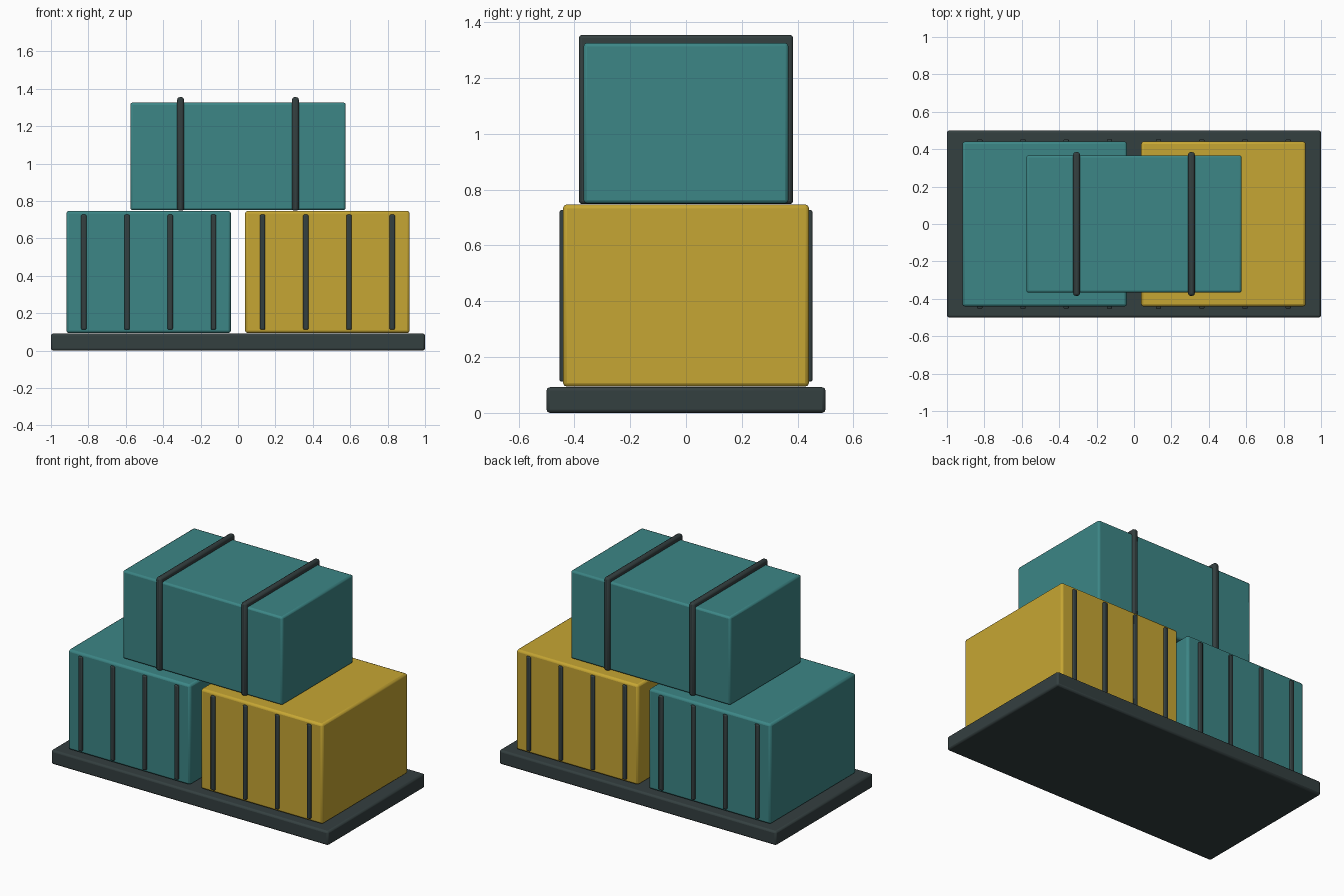
import bpy
import bmesh
import math

if "Cube" in bpy.data.objects:
    bpy.data.objects.remove(bpy.data.objects["Cube"])


def material(name, rgb):
    m = bpy.data.materials.new(name)
    m.diffuse_color = (*rgb, 1.0)
    m.use_nodes = True
    m.node_tree.nodes["Principled BSDF"].inputs["Base Color"].default_value = m.diffuse_color
    return m


TEAL = material("teal", (0.045, 0.238, 0.238))
YELLOW = material("mustard yellow", (0.565, 0.381, 0.033))
DARK = material("dark slate", (0.034, 0.050, 0.051))


def block(name, x, y, z, mat, bevel):
    """Softly bevelled block from (min, max) ranges on each axis."""
    bm = bmesh.new()
    bmesh.ops.create_cube(bm, size=1.0)
    for v in bm.verts:
        v.co = [r[0] + (c + 0.5) * (r[1] - r[0]) for r, c in zip((x, y, z), v.co)]
    me = bpy.data.meshes.new(name)
    bm.to_mesh(me)
    bm.free()
    ob = bpy.data.objects.new(name, me)
    bpy.context.collection.objects.link(ob)
    me.materials.append(mat)
    mod = ob.modifiers.new("soft_edges", 'BEVEL')
    mod.width = bevel
    mod.segments = 2
    bpy.ops.object.select_all(action='DESELECT')
    ob.select_set(True)
    bpy.context.view_layer.objects.active = ob
    bpy.ops.object.shade_smooth_by_angle(angle=math.radians(30))
    return ob


# Base slab
block("base_slab", (-1, 1), (-0.5, 0.5), (0, 0.092), DARK, 0.012)

# Two lower crates with vertical ribs on front and back
for side, s, mat in (("left", -1, TEAL), ("right", 1, YELLOW)):
    cx = s * 0.478
    block(f"{side}_crate", (cx - 0.44, cx + 0.44), (-0.441, 0.441),
          (0.094, 0.747), mat, 0.014)
    for i in range(4):
        rx = cx + (i - 1.5) * 0.231
        for face, f in (("front", -1), ("back", 1)):
            block(f"{side}_{face}_rib_{i + 1}", (rx - 0.014, rx + 0.014),
                  (f * 0.441 - 0.012, f * 0.441 + 0.012), (0.112, 0.727),
                  DARK, 0.006)

# Upper crate with two wrapped straps
block("upper_crate", (-0.576, 0.576), (-0.367, 0.367), (0.751, 1.326), TEAL, 0.012)
for side, s in (("left", -1), ("right", 1)):
    cx = s * 0.307
    block(f"{side}_strap", (cx - 0.018, cx + 0.018), (-0.384, 0.384),
          (0.748, 1.355), DARK, 0.012)
